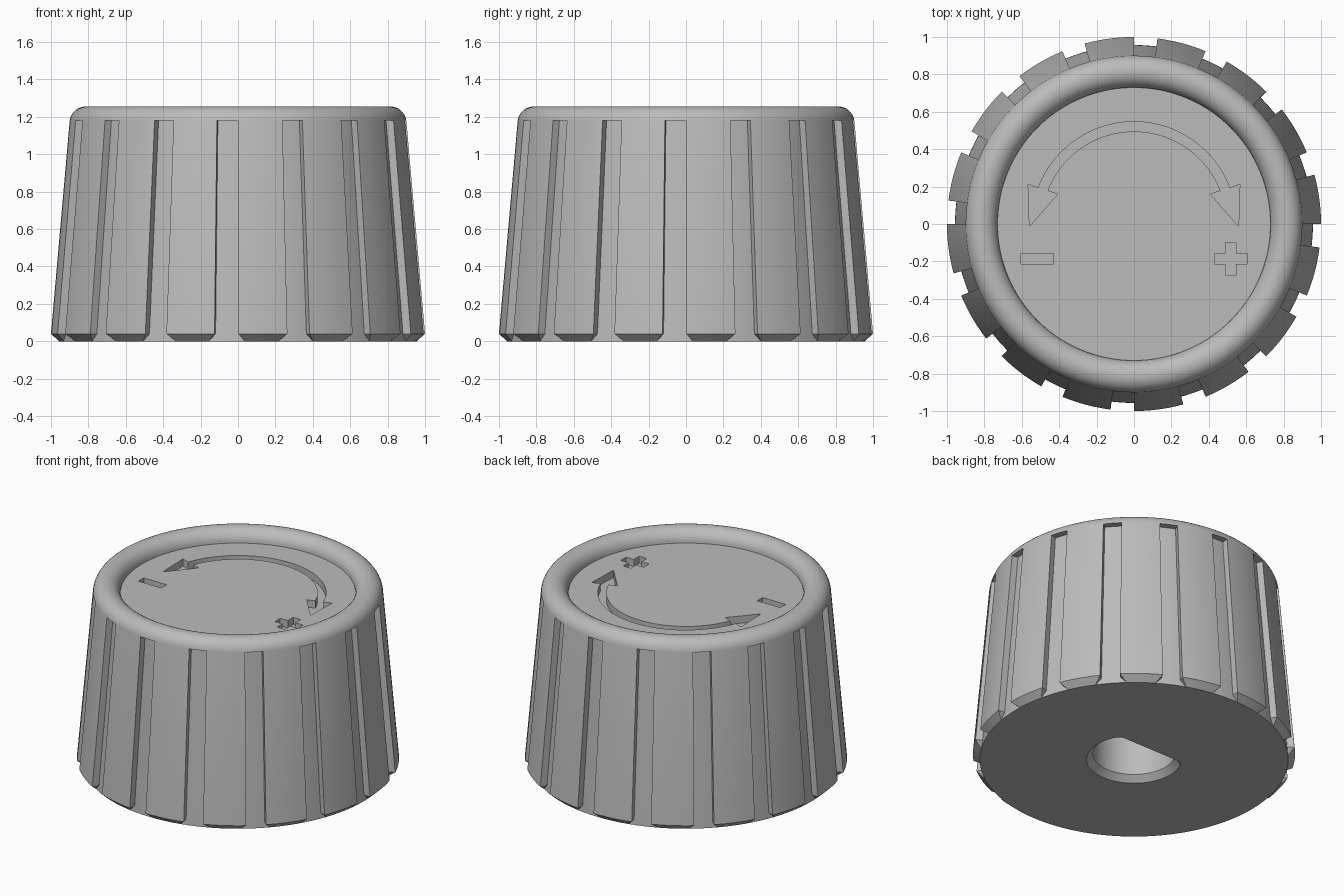
import bpy, bmesh
from math import sin, cos, pi, radians

cube = bpy.data.objects.get("Cube")
if cube:
    bpy.data.objects.remove(cube, do_unlink=True)

RIBS = 16
RIB_SPAN = radians(15.3)
PITCH = 2 * pi / RIBS
BEVEL = 0.04
DISC_Z = 1.17

grey = bpy.data.materials.new("plain grey")
grey.use_nodes = True
colour = (0.5, 0.5, 0.5, 1)
grey.diffuse_color = colour
grey.node_tree.nodes["Principled BSDF"].inputs["Base Color"].default_value = colour


def make_object(name, bm):
    bmesh.ops.remove_doubles(bm, verts=bm.verts, dist=0.0001)
    bmesh.ops.recalc_face_normals(bm, faces=bm.faces)
    mesh = bpy.data.meshes.new(name)
    bm.to_mesh(mesh)
    bm.free()
    mesh.materials.append(grey)
    obj = bpy.data.objects.new(name, mesh)
    bpy.context.collection.objects.link(obj)
    return obj


def loft(name, rings):
    """Closed solid through equal-length rings of points, capped at both ends."""
    bm = bmesh.new()
    loops = [[bm.verts.new(p) for p in ring] for ring in rings]
    for low, high in zip(loops, loops[1:]):
        for i in range(len(low)):
            j = (i + 1) % len(low)
            bm.faces.new((low[i], low[j], high[j], high[i]))
    bm.faces.new(loops[0][::-1])
    bm.faces.new(loops[-1])
    return make_object(name, bm)


# Columns round the knob: angle, whether on a rib, and sideways shift at the bevelled foot
columns = []
for k in range(RIBS):
    for i in range(7):
        u = i / 6
        columns.append((k * PITCH + u * RIB_SPAN, True, BEVEL * (1 - 2 * u)))
    for i in range(5):
        v = i / 4
        columns.append((k * PITCH + RIB_SPAN + v * (PITCH - RIB_SPAN), False, -BEVEL * (1 - 2 * v)))


def ring(z, rib_r, groove_r, shift=0):
    points = []
    for a, on_rib, s in columns:
        r = rib_r if on_rib else groove_r
        points.append((r * cos(a + s * shift), r * sin(a + s * shift), z))
    return points


# Tapered ribbed body with a rounded rim and a sunken top disc
rings = [ring(0, 0.957, 0.957, 1), ring(BEVEL, 1, 0.955), ring(1.18, 0.9, 0.857)]
for i in range(17):
    t = radians(6.76 + (180 - 6.76) * i / 16)
    r = 0.815 + 0.0855 * cos(t)
    rings.append(ring(DISC_Z + 0.085 * sin(t), r, r))
knob = loft("knob_body", rings)


# D-shaped shaft bore with a countersunk mouth
def bore_ring(z, r):
    steps = [2 * pi * i / 64 for i in range(64)]
    return [(r * cos(t), min(r * sin(t), 0.163), z) for t in steps]


cutters = [loft("bore_cutter", [bore_ring(-0.04, 0.335), bore_ring(0.04, 0.255), bore_ring(0.8, 0.255)])]


# Engraved markings in the top disc
def engraving(name, outline):
    cutters.append(loft(name, [[(x, y, z) for x, y in outline] for z in (DISC_Z - 0.05, DISC_Z + 0.03)]))


def arc(r, start, end, n=24):
    steps = [radians(start + (end - start) * i / n) for i in range(n + 1)]
    return [(r * cos(t), r * sin(t)) for t in steps]


half = arc(0.495, 90, 21) + [(0.408, 0.16), (0.559, -0.013), (0.566, 0.212)] + arc(0.547, 20.5, 90)
engraving("arrow_cutter", half + [(-x, y) for x, y in half[-2:0:-1]])

L, W, CX, CY = 0.087, 0.029, 0.517, -0.186
engraving("minus_cutter", [(-CX + x, CY + y) for x, y in ((-L, -W), (L, -W), (L, W), (-L, W))])
arm = [(L, -W), (L, W), (W, W)]
plus = []
for i in range(4):
    plus += arm
    arm = [(-y, x) for x, y in arm]
engraving("plus_cutter", [(CX + x, CY + y) for x, y in plus])

# Cut everything out, then remove the cutters
bpy.ops.object.select_all(action='DESELECT')
bpy.context.view_layer.objects.active = knob
knob.select_set(True)
for cutter in cutters:
    cutter.hide_render = True
    mod = knob.modifiers.new("cut", 'BOOLEAN')
    mod.operation = 'DIFFERENCE'
    mod.solver = 'EXACT'
    mod.object = cutter
    bpy.ops.object.modifier_apply(modifier=mod.name)
    bpy.data.objects.remove(cutter, do_unlink=True)

bpy.ops.object.shade_smooth_by_angle(angle=radians(25))
